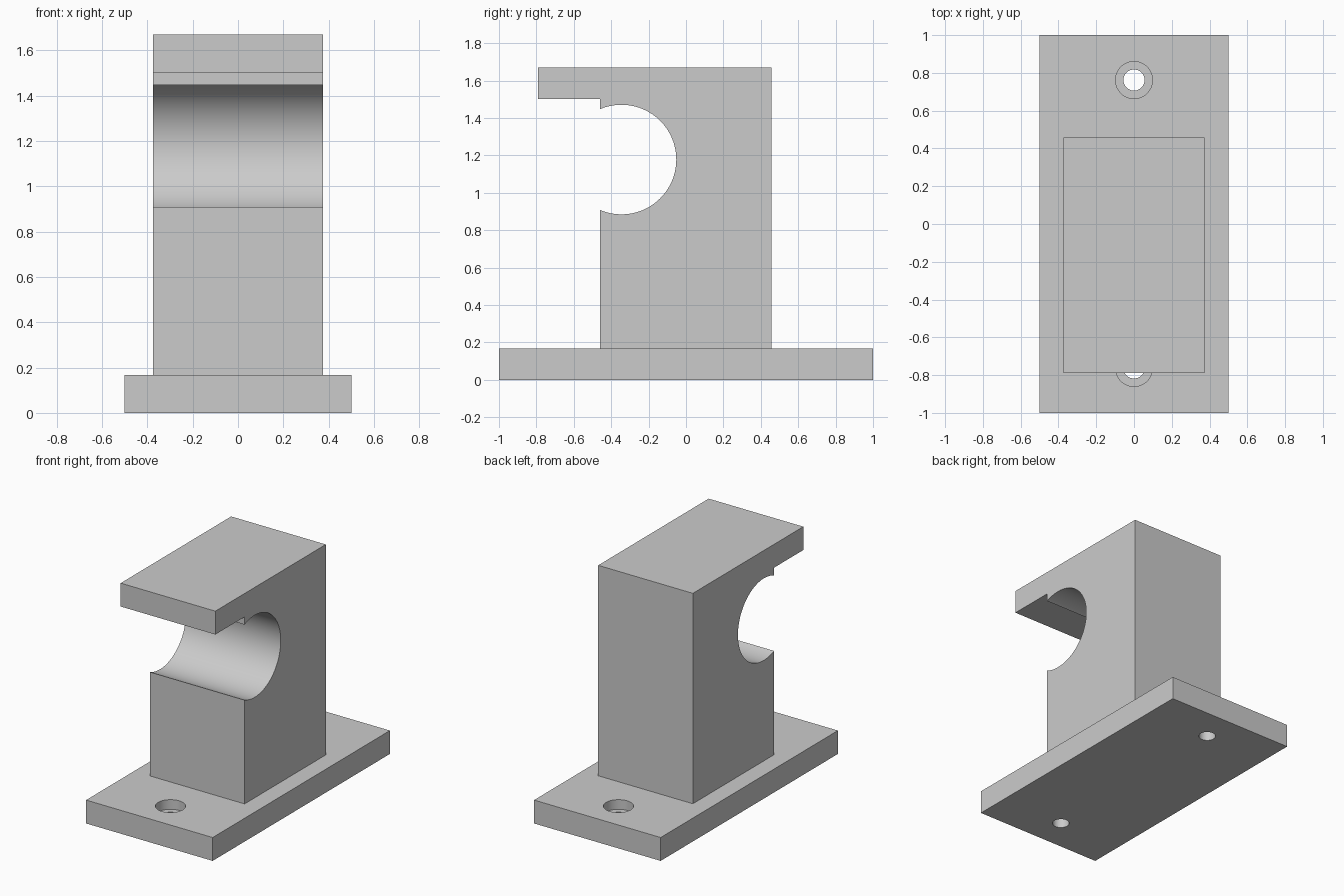
import bpy, bmesh, math
from mathutils import Matrix

if "Cube" in bpy.data.objects:
    bpy.data.objects.remove(bpy.data.objects["Cube"])

BASE_H, TOP = 0.167, 1.67


def make_object(name, bm):
    bmesh.ops.recalc_face_normals(bm, faces=bm.faces[:])
    mesh = bpy.data.meshes.new(name)
    bm.to_mesh(mesh)
    bm.free()
    ob = bpy.data.objects.new(name, mesh)
    bpy.context.collection.objects.link(ob)
    return ob


def cylinder(bm, r, y, z0, z1):
    bmesh.ops.create_cone(bm, cap_ends=True, segments=48, radius1=r, radius2=r, depth=z1 - z0,
                          matrix=Matrix.Translation((0, y, (z0 + z1) / 2)))


def activate(ob):
    bpy.ops.object.select_all(action='DESELECT')
    ob.select_set(True)
    bpy.context.view_layer.objects.active = ob


def smooth(ob):
    activate(ob)
    bpy.ops.object.shade_smooth_by_angle(angle=math.radians(30))


# Base plate
bm = bmesh.new()
bmesh.ops.create_cube(bm, size=1, matrix=Matrix.Translation((0, 0, BASE_H / 2))
                      @ Matrix.Diagonal((1, 2, BASE_H, 1)))
base = make_object("base_plate", bm)

# Counterbored screw holes: through hole, then wider recess, at both ends
for name, r, z0 in (("screw_hole_cutter", 0.056, -0.1), ("recess_cutter", 0.098, 0.098)):
    bm = bmesh.new()
    for y in (-0.762, 0.762):
        cylinder(bm, r, y, z0, 0.3)
    cutter = make_object(name, bm)
    cutter.hide_render = True
    mod = base.modifiers.new(name, 'BOOLEAN')
    mod.operation = 'DIFFERENCE'
    mod.solver = 'EXACT'
    mod.object = cutter
    activate(base)
    bpy.ops.object.modifier_apply(modifier=mod.name)
    bpy.data.objects.remove(cutter)
smooth(base)

# Hook body: side profile (y, z) with round pipe seat, extruded along x
FRONT, BACK, LIP, LIP_Z, HALF_W = -0.46, 0.457, -0.79, 1.503, 0.374
cy, cz, r = -0.345, 1.178, 0.293
a = math.acos((FRONT - cy) / r)
N = 64
arc = [(cy + r * math.cos(t), cz + r * math.sin(t))
       for t in (-a + 2 * a * i / N for i in range(N + 1))]
profile = [(FRONT, BASE_H)] + arc[::1] + [(FRONT, LIP_Z), (LIP, LIP_Z), (LIP, TOP),
                                          (BACK, TOP), (BACK, BASE_H)]
bm = bmesh.new()
face = bm.faces.new([bm.verts.new((-HALF_W, y, z)) for y, z in profile])
ext = bmesh.ops.extrude_face_region(bm, geom=[face], use_keep_orig=True)
bmesh.ops.translate(bm, vec=(2 * HALF_W, 0, 0),
                    verts=[v for v in ext["geom"] if isinstance(v, bmesh.types.BMVert)])
smooth(make_object("hook_body", bm))
